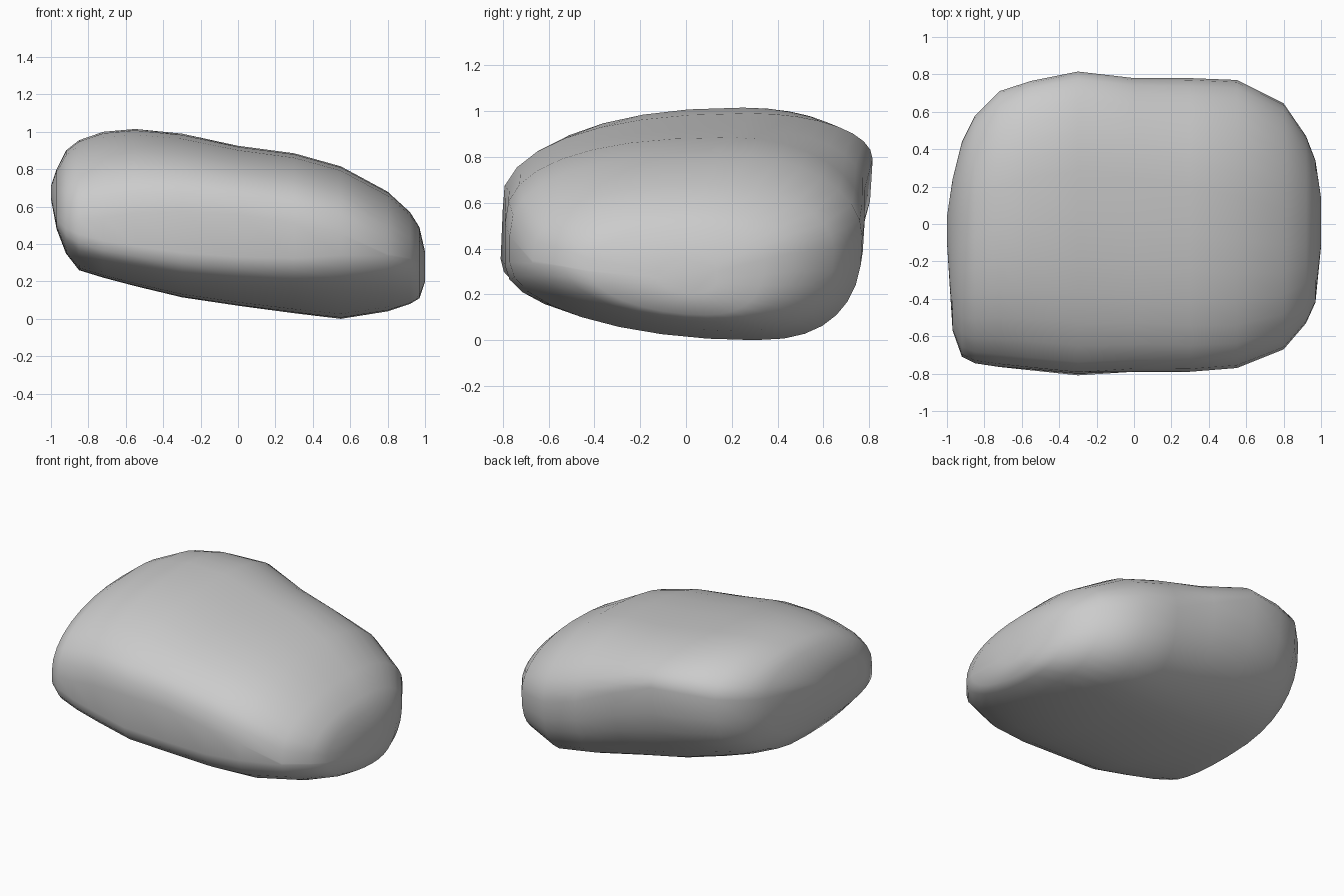
import bpy, bmesh, math

if "Cube" in bpy.data.objects:
    bpy.data.objects.remove(bpy.data.objects["Cube"])

# Cross-sections along x: x, front (y,z), back (y,z), top (y,z), underside (y,z)
SECTIONS = [
    (-1.00, -.10, .67, .04, .69, -.02, .71, -.04, .64),
    (-.97, -.57, .54, .24, .72, -.02, .80, -.25, .48),
    (-.92, -.71, .50, .44, .74, .05, .90, -.18, .35),
    (-.85, -.745, .48, .58, .76, .12, .955, -.10, .26),
    (-.72, -.765, .46, .71, .78, .20, 1.0, -.05, .22),
    (-.55, -.785, .45, .765, .79, .25, 1.015, .00, .175),
    (-.30, -.81, .43, .815, .79, .28, .99, .06, .115),
    (.00, -.79, .41, .78, .66, .25, .925, .15, .07),
    (.30, -.79, .39, .78, .52, .20, .885, .25, .03),
    (.55, -.77, .38, .77, .45, .15, .815, .30, .00),
    (.80, -.67, .34, .645, .40, .08, .68, .22, .04),
    (.92, -.53, .32, .47, .38, .03, .57, .12, .08),
    (.97, -.42, .30, .34, .35, .02, .49, .08, .11),
    (1.00, -.12, .27, .14, .30, .02, .36, .02, .20),
]
STEPS = 8  # points per quarter of a ring


def quarter(side, cap, power, reverse, lift=0):
    """Rounded corner from a side extreme to a top or bottom extreme."""
    z0 = side[1] + lift
    pts = []
    for i in range(STEPS + 1):
        a = math.pi / 2 * i / STEPS
        c = max(0, math.cos(a)) ** (2 / power)
        s = math.sin(a) ** (2 / power)
        pts.append((cap[0] + (side[0] - cap[0]) * c, z0 + (cap[1] - z0) * s))
    if reverse:
        pts.reverse()
        return pts
    return pts[:-1]


def ring(row):
    x = row[0]
    f, b, t, u = (row[i:i + 2] for i in (1, 3, 5, 7))
    # height of the upright band on the front face, fading to both ends
    w = max(.02, 1 - abs(x + .1) ** 2 / .85)
    top_front = 2.1 + .3 * min(1, x + 1)
    low_front = 2.15 - .3 * x
    return (quarter(b, t, 2.05, False) + quarter(f, t, top_front, True, .15 * w)
            + quarter(f, u, low_front, False, -.08 * w)
            + quarter(b, u, 2.5, True)[:-1])


bm = bmesh.new()
rings = []
for row in SECTIONS:
    verts = []
    for y, z in ring(row):
        # shallow dent in the front face
        if y < -.5:
            y += .03 * math.exp(-((row[0] + .4) / .2) ** 2 - ((z - .5) / .08) ** 2)
        verts.append(bm.verts.new((row[0], y, z)))
    rings.append(verts)

# Skin between the rings, closed at both ends
for a, b in zip(rings, rings[1:]):
    n = len(a)
    for i in range(n):
        j = (i + 1) % n
        bm.faces.new((a[i], a[j], b[j], b[i]))
bm.faces.new(rings[0])
bm.faces.new(rings[-1])
bmesh.ops.recalc_face_normals(bm, faces=bm.faces)
for face in bm.faces:
    face.smooth = True

mesh = bpy.data.meshes.new("boulder")
bm.to_mesh(mesh)
bm.free()
bpy.context.collection.objects.link(bpy.data.objects.new("boulder", mesh))
